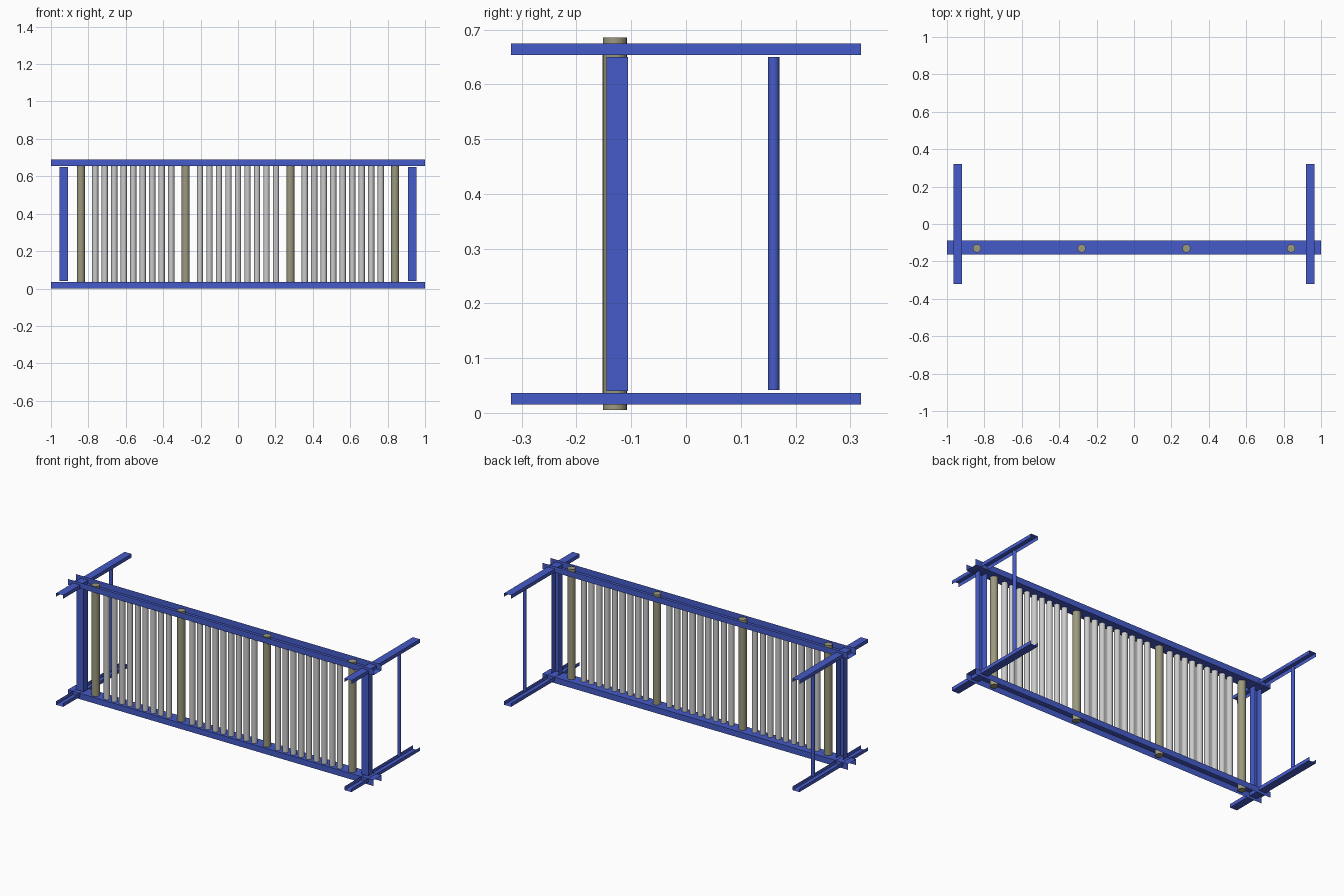
import bpy, bmesh, math
from mathutils import Vector

if "Cube" in bpy.data.objects:
    bpy.data.objects.remove(bpy.data.objects["Cube"])

MID = 0.345        # height of the horizontal mirror plane
RAIL_Y = -0.13     # line on which the posts stand


def material(name, rgb):
    m = bpy.data.materials.new(name)
    m.diffuse_color = (*rgb, 1)
    m.use_nodes = True
    m.node_tree.nodes["Principled BSDF"].inputs["Base Color"].default_value = m.diffuse_color
    return m


blue = material("blue_paint", (0.06, 0.105, 0.58))
olive = material("olive_metal", (0.33, 0.32, 0.21))


def channel(name, profile, extrusion):
    """Thin sheet channel: an open profile swept along a straight vector."""
    bm = bmesh.new()
    a = [bm.verts.new(p) for p in profile]
    b = [bm.verts.new(Vector(p) + Vector(extrusion)) for p in profile]
    for i in range(len(profile) - 1):
        bm.faces.new((a[i], a[i + 1], b[i + 1], b[i]))
    bmesh.ops.recalc_face_normals(bm, faces=bm.faces)
    me = bpy.data.meshes.new(name)
    bm.to_mesh(me)
    bm.free()
    ob = bpy.data.objects.new(name, me)
    bpy.context.collection.objects.link(ob)
    me.materials.append(blue)
    return ob


def rod(name, x, y, r, z0, z1, mat=None, sides=20):
    bpy.ops.mesh.primitive_cylinder_add(
        vertices=sides, radius=r, depth=z1 - z0, location=(x, y, (z0 + z1) / 2))
    ob = bpy.context.object
    ob.name = name
    if mat:
        ob.data.materials.append(mat)
    bpy.ops.object.shade_smooth_by_angle(angle=math.radians(40))


for label, s in (("top", 1), ("bottom", -1)):
    def z(h):
        return MID + s * (h - MID)

    # long rail, open away from the panel
    channel(label + "_rail",
            [(-1, -0.162, z(0.69)), (-1, -0.162, z(0.655)),
             (-1, -0.087, z(0.655)), (-1, -0.087, z(0.69))], (2, 0, 0))

    # cross arms at both ends, open towards the panel
    for side, k in (("left", -1), ("right", 1)):
        channel(f"{label}_{side}_arm",
                [(k * 0.966, -0.32, z(0.654)), (k * 0.966, -0.32, z(0.675)),
                 (k * 0.92, -0.32, z(0.675)), (k * 0.92, -0.32, z(0.654))],
                (0, 0.64, 0))

for side, k in (("left", -1), ("right", 1)):
    # end upright, open to the back
    channel(side + "_upright",
            [(k * 0.954, -0.106, 0.04), (k * 0.954, -0.145, 0.04),
             (k * 0.908, -0.145, 0.04), (k * 0.908, -0.106, 0.04)],
            (0, 0, 0.61))
    # thin rear pole between the arms
    rod(side + "_rear_pole", k * 0.943, 0.16, 0.0105, 0.042, 0.65, blue)

# main posts passing through the rails
for x in (-0.84, -0.28, 0.28, 0.84):
    rod("post", x, RAIL_Y, 0.022, 0.005, 0.686, olive)

# three groups of nine pickets
for c in (-0.56, 0, 0.56):
    for i in range(9):
        rod("picket", c + (i - 4) * 0.0508, -0.136, 0.0165, 0.036, 0.654)
